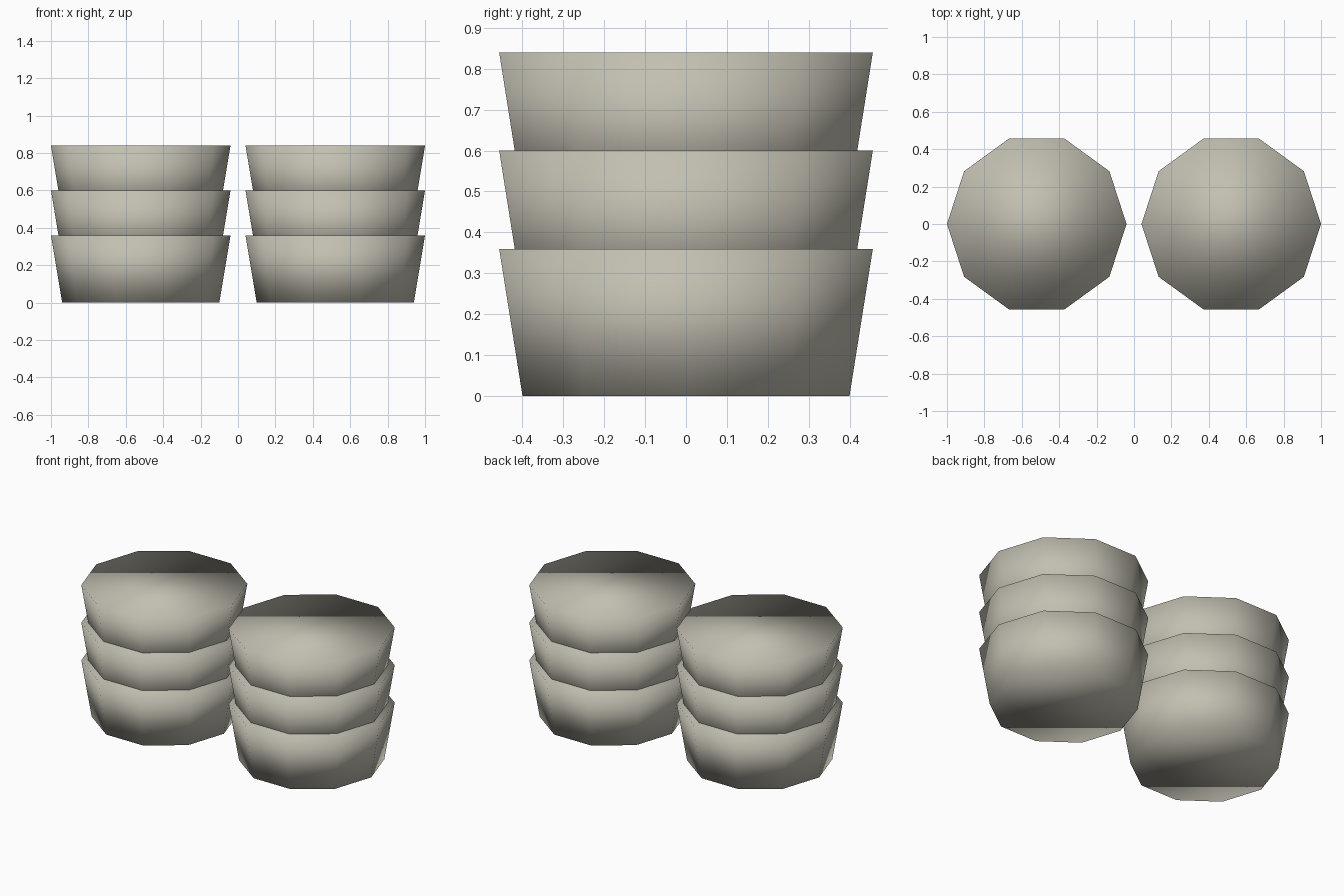
import bpy
import math

cube = bpy.data.objects.get("Cube")
if cube:
    bpy.data.objects.remove(cube, do_unlink=True)

# Warm grey stoneware colour
COLOUR = (0.54, 0.52, 0.44, 1.0)
stone = bpy.data.materials.new("warm_grey")
stone.use_nodes = True
stone.diffuse_color = COLOUR
bsdf = next(n for n in stone.node_tree.nodes if n.type == 'BSDF_PRINCIPLED')
bsdf.inputs["Base Color"].default_value = COLOUR
bsdf.inputs["Roughness"].default_value = 0.8

SIDES = 10
BASE_RADIUS, RIM_RADIUS = 0.42, 0.48
HEIGHT, STEP = 0.36, 0.24
STACK_X = 0.52


def tapered_cup(name, x, z):
    """Closed ten-sided cup, wider at the rim, with a corner pointing sideways."""
    bpy.ops.mesh.primitive_cone_add(
        vertices=SIDES, radius1=BASE_RADIUS, radius2=RIM_RADIUS, depth=HEIGHT,
        location=(x, 0, z + HEIGHT / 2), rotation=(0, 0, math.pi / 2))
    cup = bpy.context.object
    cup.name = name
    cup.data.materials.append(stone)
    bpy.ops.object.shade_smooth()


# Two stacks of three nested cups
for side, sign in (("left", 1), ("right", -1)):
    for level, label in enumerate(("bottom", "middle", "top")):
        tapered_cup(f"{side}_{label}_cup", sign * STACK_X, level * STEP)
